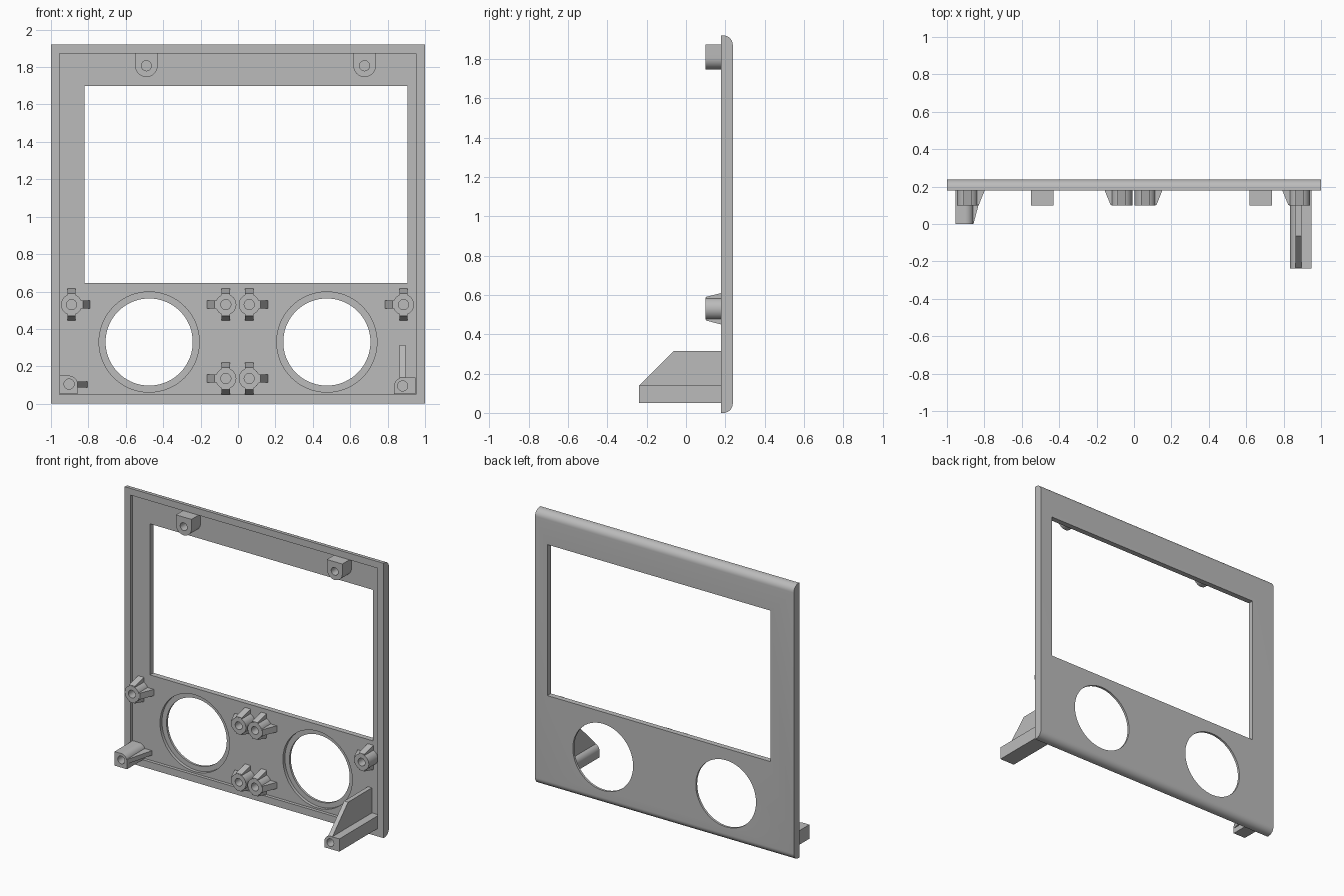
import bpy, bmesh
from math import pi, sin, cos, radians
from mathutils import Matrix

cube = bpy.data.objects.get("Cube")
if cube:
    bpy.data.objects.remove(cube, do_unlink=True)

grey = bpy.data.materials.new("plain grey plastic")
grey.use_nodes = True
grey.diffuse_color = (0.5, 0.5, 0.5, 1)
grey.node_tree.nodes["Principled BSDF"].inputs["Base Color"].default_value = (0.5, 0.5, 0.5, 1)

RIM, FLOOR, BACK, TOP = 0.178, 0.2, 0.238, 1.92
TIP = 0.1          # front end of the short bosses
SINK = FLOOR + 0.01


def arc(cx, cy, r, a0, a1, n=10):
    """Points on an arc, angles in degrees."""
    steps = [radians(a0 + (a1 - a0) * i / n) for i in range(n + 1)]
    return [(cx + r * cos(a), cy + r * sin(a)) for a in steps]


def circle(cx, cy, r, n=48):
    return arc(cx, cy, r, 0, 360, n)[:-1]


def rect(x0, x1, z0, z1):
    return [(x0, z0), (x1, z0), (x1, z1), (x0, z1)]


def prism(name, pts, axis, a, b):
    """Extrude a flat outline along an axis from a to b."""
    place = {"x": lambda p, t: (t, p[0], p[1]),
             "y": lambda p, t: (p[0], t, p[1]),
             "z": lambda p, t: (p[0], p[1], t)}[axis]
    bm = bmesh.new()
    lo = [bm.verts.new(place(p, a)) for p in pts]
    hi = [bm.verts.new(place(p, b)) for p in pts]
    bm.faces.new(lo)
    bm.faces.new(hi[::-1])
    for i in range(len(pts)):
        j = (i + 1) % len(pts)
        bm.faces.new((lo[i], hi[i], hi[j], lo[j]))
    bmesh.ops.recalc_face_normals(bm, faces=bm.faces)
    mesh = bpy.data.meshes.new(name)
    bm.to_mesh(mesh)
    bm.free()
    mesh.materials.append(grey)
    ob = bpy.data.objects.new(name, mesh)
    bpy.context.collection.objects.link(ob)
    return ob


def activate(ob):
    bpy.ops.object.select_all(action="DESELECT")
    ob.select_set(True)
    bpy.context.view_layer.objects.active = ob


def cut(ob, pts, y0, y1):
    """Cut an outline through y0..y1 out of a part."""
    cutter = prism("cutter", pts, "y", y0, y1)
    cutter.hide_render = True
    mod = ob.modifiers.new("cut", "BOOLEAN")
    mod.operation, mod.solver, mod.object = "DIFFERENCE", "EXACT", cutter
    activate(ob)
    bpy.ops.object.modifier_apply(modifier=mod.name)
    bpy.data.objects.remove(cutter, do_unlink=True)


def smooth(ob):
    activate(ob)
    bpy.ops.object.shade_smooth_by_angle(angle=radians(30))


def screw_post(name, outline, cx, cz, front, r=0.027):
    post = prism(name, outline, "y", front, SINK)
    cut(post, circle(cx, cz, r, 24), front - 0.1, FLOOR - 0.01)
    smooth(post)


# Panel: side profile with rounded rear edges, recessed on the front
R = 0.048
profile = ([(RIM, 0)] + arc(BACK - R, R, R, -90, 0)
           + arc(BACK - R, TOP - R, R, 0, 90) + [(RIM, TOP)])
panel = prism("panel", profile, "x", -1, 1)
cut(panel, rect(-0.955, 0.953, 0.05, 1.873), 0, FLOOR)
cut(panel, rect(-0.82, 0.905, 0.645, 1.7), 0, 1)
for cx in (-0.475, 0.475):
    cut(panel, circle(cx, 0.33, 0.268, 72), 0, 0.222)
    cut(panel, circle(cx, 0.33, 0.233, 72), 0, 1)
smooth(panel)

# Upper posts: square top, half-round bottom
for side, cx in (("right", -0.49), ("left", 0.677)):
    outline = [(cx + 0.06, 1.874), (cx - 0.06, 1.874)] + arc(cx, 1.807, 0.06, 180, 360, 20)
    screw_post("upper_post_" + side, outline, cx, 1.807, TIP)

# Round bosses, each with three tapered ribs
bosses = [("outer_right", -0.89, 0.53, 1), ("upper_inner_right", -0.065, 0.53, -1),
          ("upper_inner_left", 0.06, 0.53, 1), ("outer_left", 0.885, 0.53, -1),
          ("lower_inner_right", -0.065, 0.135, -1), ("lower_inner_left", 0.06, 0.135, 1)]
for label, cx, cz, out in bosses:
    screw_post("boss_" + label, circle(cx, cz, 0.056, 32), cx, cz, TIP)
    ribs = [("side", 0 if out > 0 else pi, 0.1), ("top", -pi / 2, 0.085), ("bottom", pi / 2, 0.085)]
    for part, turn, reach in ribs:
        rib = prism("rib_%s_%s" % (part, label),
                    [(0.035, TIP + 0.001), (0.06, TIP + 0.001), (reach, FLOOR), (reach, SINK), (0.035, SINK)],
                    "z", -0.022, 0.022)
        rib.data.transform(Matrix.Translation((cx, 0, cz)) @ Matrix.Rotation(turn, 4, "Y"))

# Lower right corner post with its side rib
outline = [(-0.954, 0.052), (-0.858, 0.052)] + arc(-0.903, 0.105, 0.045, 0, 90) + [(-0.954, 0.15)]
screw_post("corner_post_right", outline, -0.903, 0.105, 0)
prism("corner_rib_right", [(-0.87, 0.001), (-0.858, 0.001), (-0.805, FLOOR), (-0.805, SINK), (-0.87, SINK)],
      "z", 0.088, 0.12)

# Lower left long post with its tall gusset
outline = [(0.835, 0.051), (0.95, 0.051), (0.95, 0.14)] + arc(0.88, 0.095, 0.045, 90, 180)
screw_post("long_post_left", outline, 0.88, 0.095, -0.238)
prism("gusset_left", [(-0.236, 0.135), (-0.236, 0.14), (-0.063, 0.315), (SINK, 0.315), (SINK, 0.135)],
      "x", 0.864, 0.895)
